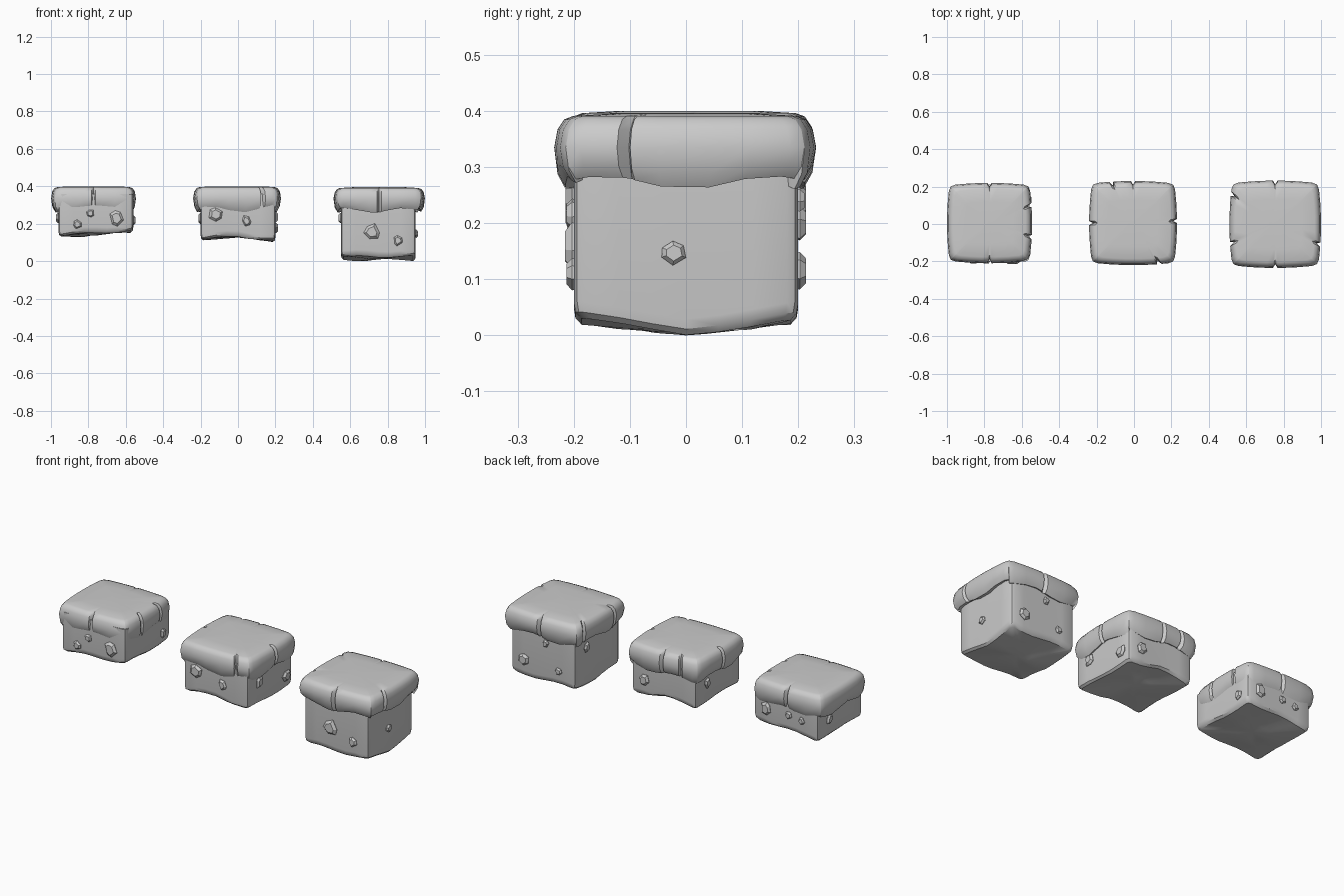
import bpy, bmesh, math, random
from mathutils import Vector

if "Cube" in bpy.data.objects:
    bpy.data.objects.remove(bpy.data.objects["Cube"])

random.seed(4)
# outward normals of the sides: front, right, back, left (walked counter-clockwise)
SIDES = [(0, -1), (1, 0), (0, 1), (-1, 0)]


def finish(name, bm, angle):
    bmesh.ops.recalc_face_normals(bm, faces=bm.faces)
    me = bpy.data.meshes.new(name)
    bm.to_mesh(me)
    bm.free()
    ob = bpy.data.objects.new(name, me)
    bpy.context.collection.objects.link(ob)
    bpy.context.view_layer.objects.active = ob
    ob.select_set(True)
    bpy.ops.object.shade_smooth_by_angle(angle=math.radians(angle))
    ob.select_set(False)


def loft(name, rings, angle):
    """Skin closed rings of equal length and close both ends."""
    bm = bmesh.new()
    vs = [[bm.verts.new(p) for p in r] for r in rings]
    n = len(vs[0])
    for a, b in zip(vs, vs[1:]):
        for i in range(n):
            j = (i + 1) % n
            bm.faces.new((a[i], a[j], b[j], b[i]))
    for r in (vs[0], vs[-1]):
        c = bm.verts.new(sum((v.co for v in r), Vector()) / n)
        for i in range(n):
            bm.faces.new((r[i], r[(i + 1) % n], c))
    finish(name, bm, angle)


def grass_cap(name, x0, x1, y0, y1, top, notches):
    cx, cy, hx, hy = (x0 + x1) / 2, (y0 + y1) / 2, (x1 - x0) / 2, (y1 - y0) / 2
    # perimeter samples: unit position, groove depth, lower-edge wave
    pts = []
    for (nx, ny), ns in zip(SIDES, notches):
        even = [s * t for s in (-1, 1) for t in (.2, .5, .8, .91)]
        ts = [(t, 0) for t in even if all(abs(t - n) > .09 for n in ns)]
        for n in ns:
            ts += [(n - .05, 0), (n, .02), (n + .05, 0)]
        ph = random.uniform(0, 6)
        for t, d in sorted(ts):
            out = 1 - .07 * t * t - (.03 if abs(t) > .9 else 0)
            wave = .012 * math.sin(4.5 * t + ph)
            pts.append((nx * out - ny * t, ny * out + nx * t, d, wave))
    # inset, height, groove share, wave share
    profile = [(.05, .285, 0, 1), (.02, .272, .6, 1), (.006, .295, 1, .7), (0, .335, 1, 0),
               (.006, top - .028, 1, 0), (.018, top - .01, 1, 0),
               (.034, top - .004, .5, 0), (.1, top, 0, 0)]
    loft(name, [[(cx + ux * (hx - ins - g * d), cy + uy * (hy - ins - g * d), z + w * wv)
                 for ux, uy, d, wv in pts] for ins, z, g, w in profile], 38)


def earth_body(name, cx, floor, tilt, arch, sag):
    """Rounded block with an uneven underside."""
    def under(u, v):
        return (floor + tilt * u + arch * (1 - abs(u)) - sag * (1 - abs(v))
                + .006 * math.sin(4 * u + 3 * v + 9 * cx))
    outline = []
    for nx, ny in SIDES:
        ts = [(-.97, .97)] + [(.3 * i, 1) for i in range(-3, 4)]
        outline += [(nx * o - ny * t, ny * o + nx * t) for t, o in ts]
    rings = [[(cx + .2 * u, .2 * v, .36) for u, v in outline]]
    for k, up in ((1, .03), (.985, .012), (.93, .001), (.6, 0), (.3, 0)):
        rings.append([(cx + .2 * k * u, .2 * k * v, max(0, under(u * k, v * k) + up))
                      for u, v in outline])
    loft(name, rings, 35)


def stone(name, cx, side, a, z, r):
    """Faceted pebble half sunk in a wall; a is the offset along it from the block centre."""
    nx, ny = SIDES[side]
    n, tan, up = Vector((nx, ny, 0)), Vector((abs(ny), abs(nx), 0)), Vector((0, 0, 1))
    base = Vector((cx, 0, z)) + n * .2 + tan * a
    rot = random.uniform(0, 6)
    shape = [(rot + i * math.tau / 6 + random.uniform(-.25, .25), r * random.uniform(.8, 1.1))
             for i in range(6)]
    loft(name, [[base + n * o + tan * (q * k * math.cos(w)) + up * (q * k * 1.1 * math.sin(w))
                 for w, q in shape]
                for k, o in ((.9, -.01), (1, .003), (.65, .007 + r * .2))], 25)


def island(label, cx, cap, notches, ground, stones):
    grass_cap(label + "_grass_cap", *cap, notches)
    earth_body(label + "_earth_block", cx, *ground)
    # the back and left walls share one scatter pattern, raised with the floor
    low = ground[0]
    stones += [(3, .1, .23, .026), (2, .12, low + .09, .034)]
    if cx:
        stones += [(2, -.02, .24, .022), (2, -.1, low + .08, .022)]
    for i, s in enumerate(stones):
        stone(f"{label}_stone_{i + 1}", cx, *s)


# three floating islands, each an earth block, a notched overhanging cap and stones
island("left", -.76, (-1, -.545, -.21, .22, .4), [[0], [-.35, .45], [0], []],
       (.15, .013, 0, .01),
       [(0, -.1, .195, .024), (0, -.03, .255, .022), (0, .11, .23, .038), (1, .13, .22, .026)])
island("middle", 0, (-.24, .23, -.22, .23, .4), [[.6], [.05], [0, .5], [0]],
       (.11, -.005, .022, 0),
       [(0, -.115, .25, .04), (0, .045, .215, .028), (1, -.1, .235, .03), (1, .14, .18, .032)])
island("right", .75, (.51, 1, -.235, .232, .395), [[0], [-.47], [0], [-.7, .45]],
       (.025, 0, 0, .02),
       [(0, -.035, .155, .043), (0, .105, .11, .028), (1, -.02, .147, .023)])
